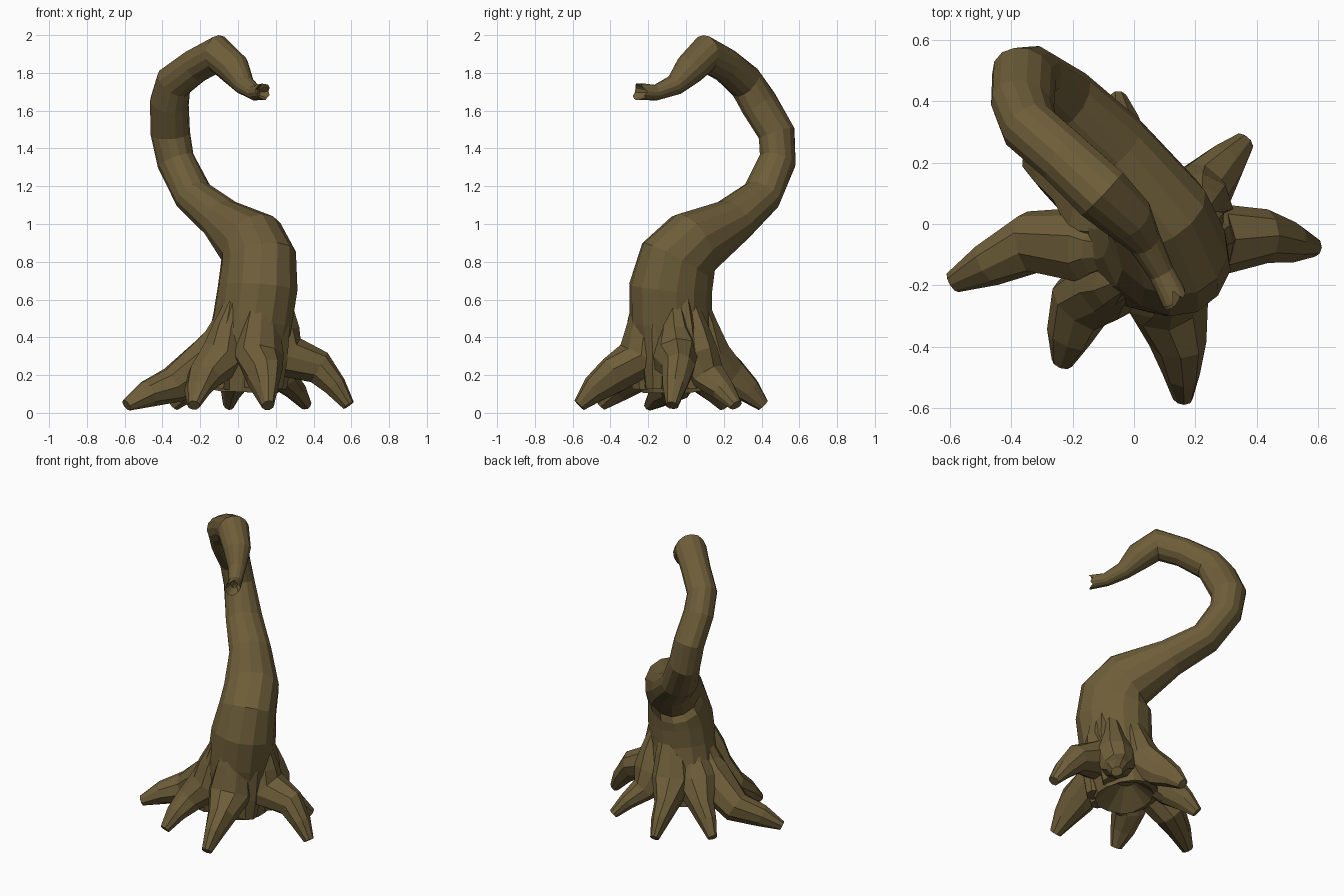
import bpy, bmesh, math, random
from mathutils import Vector

random.seed(4)
bark = bpy.data.materials.new("olive brown bark")
bark.diffuse_color = (0.155, 0.111, 0.041, 1)


def tube(name, rings, sides, hollow=False, wobble=0.0):
    """Loft closed rings (x, y, z, side radius, up radius) along a path."""
    pts = [Vector(r[:3]) for r in rings]
    bm = bmesh.new()
    loops, side = [], None
    for i, r in enumerate(rings):
        t = (pts[min(i + 1, len(pts) - 1)] - pts[max(i - 1, 0)]).normalized()
        if side is None:
            side = t.cross(Vector((0, 0, 1)))
            # a rising trunk starts square to the direction it later leans
            side = side.normalized() if side.length > 0.4 else Vector((0.8, 0.6, 0))
        side = (side - t * side.dot(t)).normalized()
        up = t.cross(side)
        loop = []
        for k in range(sides):
            a = 2 * math.pi * k / sides
            j = 1 + random.uniform(-wobble, wobble)
            p = pts[i] + (side * math.cos(a) * r[3] + up * math.sin(a) * r[4]) * j
            # ragged lip around the broken tip
            if hollow and i == len(rings) - 1:
                p += t * random.uniform(-0.02, 0.03)
            p.z = max(p.z, 0.005)
            loop.append(bm.verts.new(p))
        loops.append(loop)
    if hollow:
        end = loops[-1]
        c = pts[-1]
        loops.append([bm.verts.new(c + (v.co - c) * 0.75 - t * 0.025) for v in end])
        loops.append([bm.verts.new(c + (v.co - c) * 0.45 - t * 0.06) for v in end])
    for a, b in zip(loops, loops[1:]):
        for k in range(sides):
            n = (k + 1) % sides
            bm.faces.new((a[k], a[n], b[n], b[k]))
    bm.faces.new(loops[0][::-1])
    bm.faces.new(loops[-1])
    bmesh.ops.recalc_face_normals(bm, faces=bm.faces)
    me = bpy.data.meshes.new(name)
    bm.to_mesh(me)
    bm.free()
    ob = bpy.data.objects.new(name, me)
    me.materials.append(bark)
    bpy.context.collection.objects.link(ob)
    return ob


# hooked trunk, from the foot to the broken tip
path = [
    (0.02, -0.04, 0.12, 0.20, 0.20), (0.04, -0.06, 0.30, 0.22, 0.22),
    (0.08, -0.08, 0.50, 0.205, 0.225), (0.10, -0.08, 0.66, 0.20, 0.235),
    (0.105, -0.045, 0.80, 0.18, 0.235), (0.075, 0.04, 0.895, 0.17, 0.19),
    (-0.08, 0.25, 1.02, 0.135, 0.12), (-0.235, 0.40, 1.15, 0.118, 0.10),
    (-0.33, 0.485, 1.335, 0.095, 0.105), (-0.36, 0.48, 1.48, 0.095, 0.11),
    (-0.365, 0.385, 1.64, 0.092, 0.11), (-0.34, 0.315, 1.75, 0.092, 0.10),
    (-0.22, 0.21, 1.84, 0.092, 0.092), (-0.105, 0.10, 1.90, 0.098, 0.10),
    (-0.02, 0.02, 1.82, 0.085, 0.085), (0.035, -0.06, 1.735, 0.055, 0.055),
    (0.09, -0.16, 1.695, 0.042, 0.042), (0.13, -0.24, 1.70, 0.045, 0.045)]
trunk = tube("trunk", path, 14, hollow=True, wobble=0.02)

# roots: rib start height, knee (x, y, z, half width, half height), tip (x, y, half width)
roots = [
    (0.56, (-0.34, -0.06, 0.15, 0.10, 0.10), (-0.59, -0.19, 0.03)),
    (0.62, (-0.18, -0.26, 0.19, 0.085, 0.11), (-0.235, -0.45, 0.03)),
    (0.68, (0.14, -0.38, 0.20, 0.085, 0.11), (0.16, -0.565, 0.032)),
    (0.62, (0.43, -0.04, 0.24, 0.09, 0.09), (0.585, -0.075, 0.032)),
    (0.60, (0.23, 0.12, 0.19, 0.08, 0.10), (0.36, 0.265, 0.03)),
    (0.66, (-0.02, 0.24, 0.19, 0.08, 0.10), (-0.05, 0.41, 0.028)),
    (0.58, (-0.20, 0.11, 0.18, 0.08, 0.10), (-0.34, 0.20, 0.03))]
parts = []
for top, knee, tip in roots:
    d = Vector((knee[0] - 0.04, knee[1] + 0.05, 0)).normalized()

    # the upper rib follows the lean of the trunk
    def at(dist, z, w, h):
        return (0.02 + 0.12 * z + d.x * dist, -0.05 - 0.05 * z + d.y * dist, z, w, h)
    k, t = Vector(knee[:3]), Vector((tip[0], tip[1], 0.04))
    m = k.lerp(t, 0.55) + Vector((0, 0, 0.012))
    rings = [at(0.12, top, 0.06, 0.05), at(0.155, top * 0.72, 0.105, 0.08),
             at(0.18, 0.30, 0.135, 0.12), knee,
             (m.x, m.y, m.z, knee[3] * 0.7, knee[4] * 0.72),
             (t.x, t.y, t.z, tip[2], 0.036)]
    parts.append(tube("root", rings, 9, wobble=0.06))

# soft ribs running up the bark between the roots
for ang, top in ((-125, 0.6), (-70, 0.68), (-35, 0.66), (20, 0.6)):
    c, s = math.cos(math.radians(ang)), math.sin(math.radians(ang))
    rings = [(0.09 + c * 0.15, -0.07 + s * 0.15, top, 0.05, 0.04),
             (0.07 + c * 0.175, -0.07 + s * 0.175, 0.45, 0.07, 0.055),
             (0.04 + c * 0.19, -0.06 + s * 0.19, 0.27, 0.075, 0.06),
             (0.02 + c * 0.20, -0.05 + s * 0.20, 0.13, 0.06, 0.05)]
    parts.append(tube("rib", rings, 7, wobble=0.06))

# conical hollow under the foot
hollow = tube("foot_hollow", [(0.02, -0.04, 0.0, 0.25, 0.25), (0.02, -0.04, 0.10, 0.215, 0.215),
                              (0.03, -0.04, 0.22, 0.05, 0.05)], 14)

# fuse everything into one skin, then cut the hollow
bpy.context.view_layer.objects.active = trunk
for p in parts + [hollow]:
    mod = trunk.modifiers.new("fuse", "BOOLEAN")
    mod.operation = "DIFFERENCE" if p is hollow else "UNION"
    mod.solver, mod.object = "EXACT", p
    bpy.ops.object.modifier_apply(modifier=mod.name)
    bpy.data.objects.remove(p)
trunk.name = "twisted_tree_trunk"
